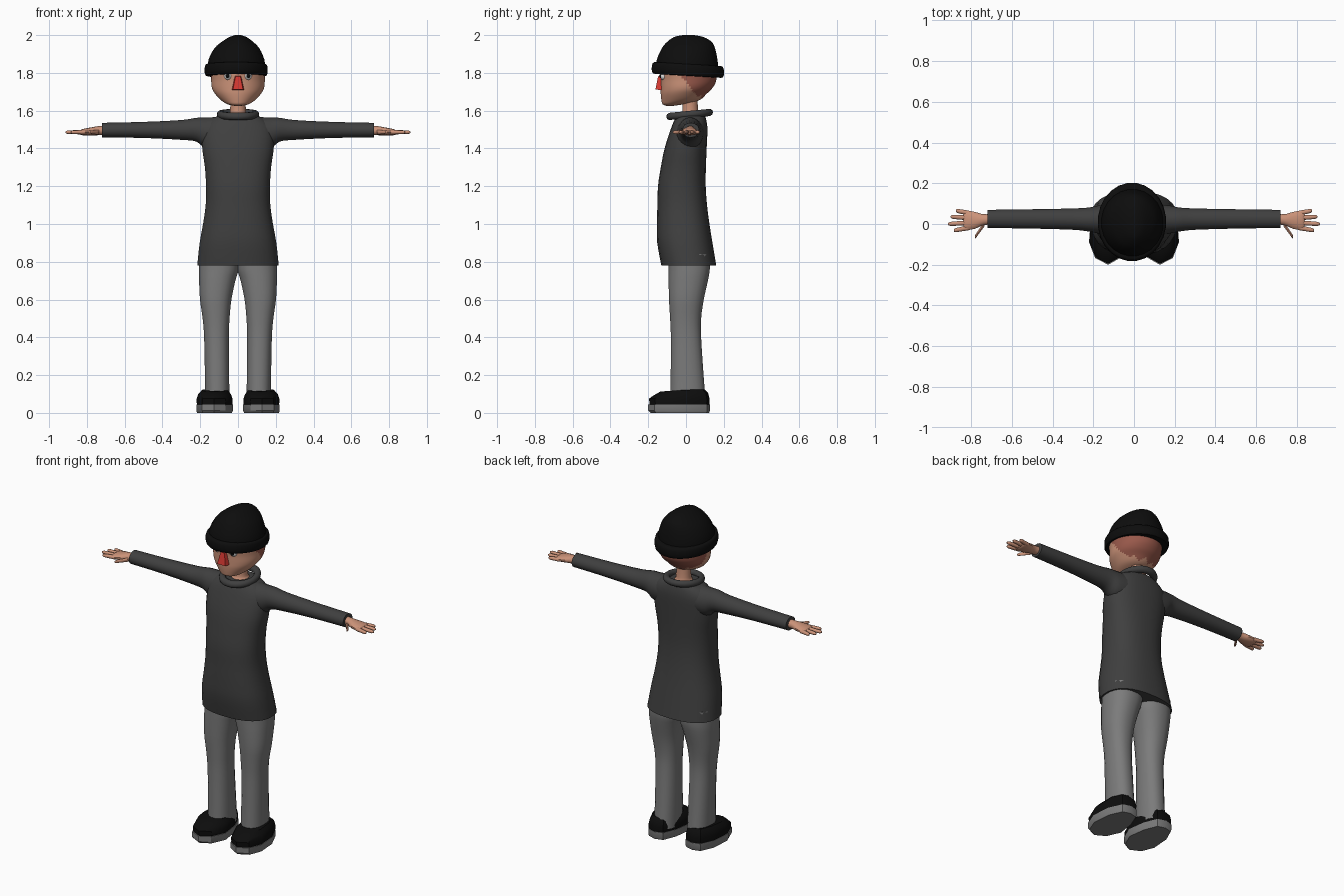
import bpy, bmesh, math
from mathutils import Vector

if "Cube" in bpy.data.objects:
    bpy.data.objects.remove(bpy.data.objects["Cube"])


def material(name, r, g, b):
    m = bpy.data.materials.new(name)
    m.diffuse_color = (r, g, b, 1)
    m.use_nodes = True
    m.node_tree.nodes["Principled BSDF"].inputs["Base Color"].default_value = m.diffuse_color
    return m


CHARCOAL = material("charcoal_knit", 0.05, 0.05, 0.05)
GREY = material("grey_cloth", 0.2, 0.2, 0.2)
BLACK = material("black", 0.004, 0.004, 0.004)
SKIN = material("skin", 0.6, 0.29, 0.19)
HAIR = material("auburn_hair", 0.32, 0.1, 0.07)
RED = material("red_nose", 0.65, 0.04, 0.03)
WHITE = material("eye_white", 0.8, 0.8, 0.8)


def finish(name, bm, mat, mirror=False, angle=40):
    """Turn a bmesh into a shaded object, optionally mirrored across x."""
    bmesh.ops.recalc_face_normals(bm, faces=bm.faces)
    me = bpy.data.meshes.new(name)
    bm.to_mesh(me)
    bm.free()
    me.materials.append(mat)
    ob = bpy.data.objects.new(name, me)
    bpy.context.collection.objects.link(ob)
    bpy.ops.object.select_all(action='DESELECT')
    ob.select_set(True)
    bpy.context.view_layer.objects.active = ob
    bpy.ops.object.shade_smooth_by_angle(angle=math.radians(angle))
    if mirror:
        mod = ob.modifiers.new("mirror", 'MIRROR')
        mod.use_mirror_merge = False
    return ob


def spline(rings, steps):
    """Catmull-Rom interpolation between rows of numbers."""
    out = []
    for i in range(len(rings) - 1):
        p0, p1 = rings[max(i - 1, 0)], rings[i]
        p2, p3 = rings[i + 1], rings[min(i + 2, len(rings) - 1)]
        for s in range(steps):
            t = s / steps
            out.append([0.5 * (2 * b + (c - a) * t + (2 * a - 5 * b + 4 * c - d) * t * t
                               + (3 * b - a - 3 * c + d) * t ** 3)
                        for a, b, c, d in zip(p0, p1, p2, p3)])
    return out + [list(rings[-1])]


def loft(name, rings, mat, n=20, axis='z', power=2.0, steps=3, mirror=False, tilt=0, angle=40):
    """Skin rings (position, centre u, centre v, radius u, radius v) along an axis."""
    bm = bmesh.new()
    loops = []
    for t, cu, cv, ru, rv in spline(rings, steps):
        loop = []
        for k in range(n):
            a = 2 * math.pi * (k + 0.5) / n
            c, s = math.cos(a), math.sin(a)
            u = cu + ru * math.copysign(abs(c) ** (2 / power), c)
            v = cv + rv * math.copysign(abs(s) ** (2 / power), s)
            loop.append(bm.verts.new((u, v, t + tilt * v) if axis == 'z' else (t, u, v)))
        loops.append(loop)
    for a, b in zip(loops, loops[1:]):
        for k in range(n):
            j = (k + 1) % n
            bm.faces.new((a[k], a[j], b[j], b[k]))
    bm.faces.new(loops[0])
    bm.faces.new(loops[-1])
    return finish(name, bm, mat, mirror, angle)


def hull(name, points, mat):
    bm = bmesh.new()
    for p in points:
        bm.verts.new(p)
    bmesh.ops.convex_hull(bm, input=bm.verts)
    return finish(name, bm, mat, angle=20)


# Sweater body and sleeves
loft("sweater_body", [
    (0.78, 0, 0.015, 0.217, 0.146), (0.9, 0, -0.006, 0.204, 0.147),
    (1.0, 0, -0.015, 0.186, 0.14), (1.1, 0, -0.02, 0.172, 0.132),
    (1.2, 0, -0.022, 0.17, 0.127), (1.3, 0, -0.014, 0.176, 0.12),
    (1.4, 0, -0.002, 0.19, 0.112), (1.5, 0, 0.016, 0.188, 0.098),
    (1.55, 0, 0.023, 0.15, 0.085), (1.575, 0, 0.025, 0.1, 0.075)],
    CHARCOAL, n=28, power=2.4)
loft("sleeve", [
    (0.08, 0.02, 1.485, 0.08, 0.085), (0.17, 0.022, 1.482, 0.07, 0.082),
    (0.22, 0.022, 1.499, 0.06, 0.064), (0.3, 0.024, 1.498, 0.053, 0.053),
    (0.5, 0.025, 1.498, 0.048, 0.043), (0.72, 0.025, 1.497, 0.045, 0.039)],
    CHARCOAL, axis='x', mirror=True)

# Rolled collar, lower at the front
bpy.ops.mesh.primitive_torus_add(major_segments=28, minor_segments=10,
                                 major_radius=0.1, minor_radius=0.02)
collar = bpy.context.object
collar.name = "collar"
collar.data.materials.append(CHARCOAL)
for v in collar.data.vertices:
    v.co = (v.co.x * 0.94, v.co.y * 1.03 + 0.019, v.co.z + 1.58 + 0.1 * v.co.y)
bpy.ops.object.shade_smooth_by_angle(angle=math.radians(60))

# Trousers
loft("trouser_leg", [
    (0.06, 0.11, 0.01, 0.065, 0.095), (0.2, 0.111, 0.006, 0.065, 0.088),
    (0.4, 0.114, 0, 0.066, 0.081), (0.5, 0.116, -0.002, 0.072, 0.083),
    (0.6, 0.118, 0.002, 0.084, 0.093), (0.7, 0.11, 0.012, 0.097, 0.105),
    (0.76, 0.102, 0.017, 0.106, 0.11), (0.84, 0.1, 0.017, 0.106, 0.11)],
    GREY, power=2.3, mirror=True)

# Shoes: faceted sole and stacked upper from one outline
OUTLINE = [(0.127, -0.2), (0.19, -0.168), (0.221, -0.09), (0.212, 0.03), (0.175, 0.112),
           (0.125, 0.127), (0.075, 0.112), (0.042, 0.03), (0.027, -0.08), (0.065, -0.165)]


def shoe_part(name, levels, mat):
    """Stack the shoe outline at (height, scale, front slope)."""
    bm = bmesh.new()
    loops = []
    for z, s, slope in levels:
        loops.append([bm.verts.new((0.124 + (x - 0.124) * s, 0.03 + (y - 0.03) * s,
                                    z + slope * min(y, 0))) for x, y in OUTLINE])
    n = len(OUTLINE)
    for a, b in zip(loops, loops[1:]):
        for k in range(n):
            bm.faces.new((a[k], a[(k + 1) % n], b[(k + 1) % n], b[k]))
    bm.faces.new(loops[0])
    bm.faces.new(loops[-1])
    finish(name, bm, mat, mirror=True, angle=35)


shoe_part("shoe_sole", [(0, 0.95, 0), (0.012, 1, 0), (0.045, 1, 0)], GREY)
shoe_part("shoe_upper", [(0.044, 0.97, 0), (0.075, 0.98, 0), (0.105, 0.9, 0.08),
                         (0.123, 0.72, 0.05)], BLACK)

# Hands
loft("palm", [
    (0.69, 0.024, 1.496, 0.026, 0.025), (0.74, 0.021, 1.494, 0.028, 0.024),
    (0.78, 0.018, 1.49, 0.042, 0.021), (0.825, 0.018, 1.486, 0.05, 0.016),
    (0.838, 0.018, 1.485, 0.044, 0.009)], SKIN, n=14, axis='x', mirror=True)
FINGERS = [("little_finger", 0.81, 0.053, 0.875, 0.066), ("ring_finger", 0.81, 0.03, 0.9, 0.036),
           ("middle_finger", 0.81, 0.006, 0.913, 0.0), ("index_finger", 0.81, -0.018, 0.885, -0.032),
           ("thumb", 0.735, 0.0, 0.782, -0.066)]
for name, x0, y0, x1, y1 in FINGERS:
    def at(f, r):
        return (x0 + (x1 - x0) * f, y0 + (y1 - y0) * f, 1.486, r, r * 0.9)
    loft(name, [at(0, 0.013), at(0.6, 0.0115), at(0.9, 0.01), at(1, 0.004)],
         SKIN, n=10, axis='x', steps=2, mirror=True)

# Neck and head
loft("neck", [(1.55, 0, 0.022, 0.085, 0.075), (1.575, 0, 0.022, 0.05, 0.05),
              (1.6, 0, 0.022, 0.042, 0.042), (1.68, 0, 0.02, 0.042, 0.042)], SKIN)
head = loft("head", [
    (1.626, 0, -0.085, 0.02, 0.02), (1.634, 0, -0.068, 0.055, 0.056),
    (1.655, 0, -0.03, 0.09, 0.1), (1.69, 0, -0.012, 0.122, 0.122),
    (1.72, 0, 0.003, 0.138, 0.137), (1.76, 0, 0.013, 0.142, 0.147),
    (1.82, 0, 0.013, 0.14, 0.147), (1.88, 0, 0.013, 0.1, 0.11)],
    SKIN, n=60, steps=5)
# Hair covers the back of the head, with a jagged lower edge
head.data.materials.append(HAIR)
for f in head.data.polygons:
    x, y, z = f.center
    turn = math.atan2(x, y) / math.pi * 9
    jag = 0.022 * abs(turn % 2 - 1)
    if y > -0.02 + (1.78 - z) * 0.72 and z > 1.662 + jag:
        f.material_index = 1

# Nose: a wedge, wider at the bottom
hull("nose", [(s * w, y, z) for s in (-1, 1) for w, y, z in
              ((0.018, -0.12, 1.785), (0.034, -0.12, 1.708),
               (0.013, -0.148, 1.782), (0.027, -0.162, 1.712))], RED)

# Eyes tucked under the brim
for name, r, x, y, mat in (("eye", 0.022, 0.052, -0.116, WHITE), ("pupil", 0.012, 0.054, -0.13, BLACK)):
    bm = bmesh.new()
    bmesh.ops.create_uvsphere(bm, u_segments=14, v_segments=10, radius=r)
    bmesh.ops.translate(bm, verts=bm.verts, vec=Vector((x, y, 1.784)))
    finish(name, bm, mat, mirror=True)

# Knit hat: dome and rolled brim
loft("hat_dome", [
    (1.81, -0.008, 0.005, 0.155, 0.168), (1.87, -0.008, 0.006, 0.149, 0.162),
    (1.93, -0.006, 0.013, 0.12, 0.142), (1.965, -0.003, 0.018, 0.083, 0.118),
    (1.99, 0, 0.015, 0.045, 0.078), (2.0, 0, 0.012, 0.015, 0.03)],
    BLACK, n=24)
loft("hat_brim", [
    (1.785, -0.01, 0.01, 0.15, 0.17), (1.787, -0.01, 0.01, 0.162, 0.186),
    (1.805, -0.01, 0.01, 0.168, 0.193), (1.832, -0.01, 0.01, 0.167, 0.191),
    (1.846, -0.01, 0.01, 0.16, 0.182), (1.848, -0.01, 0.01, 0.145, 0.16)],
    BLACK, n=24, steps=2, tilt=-0.06)
